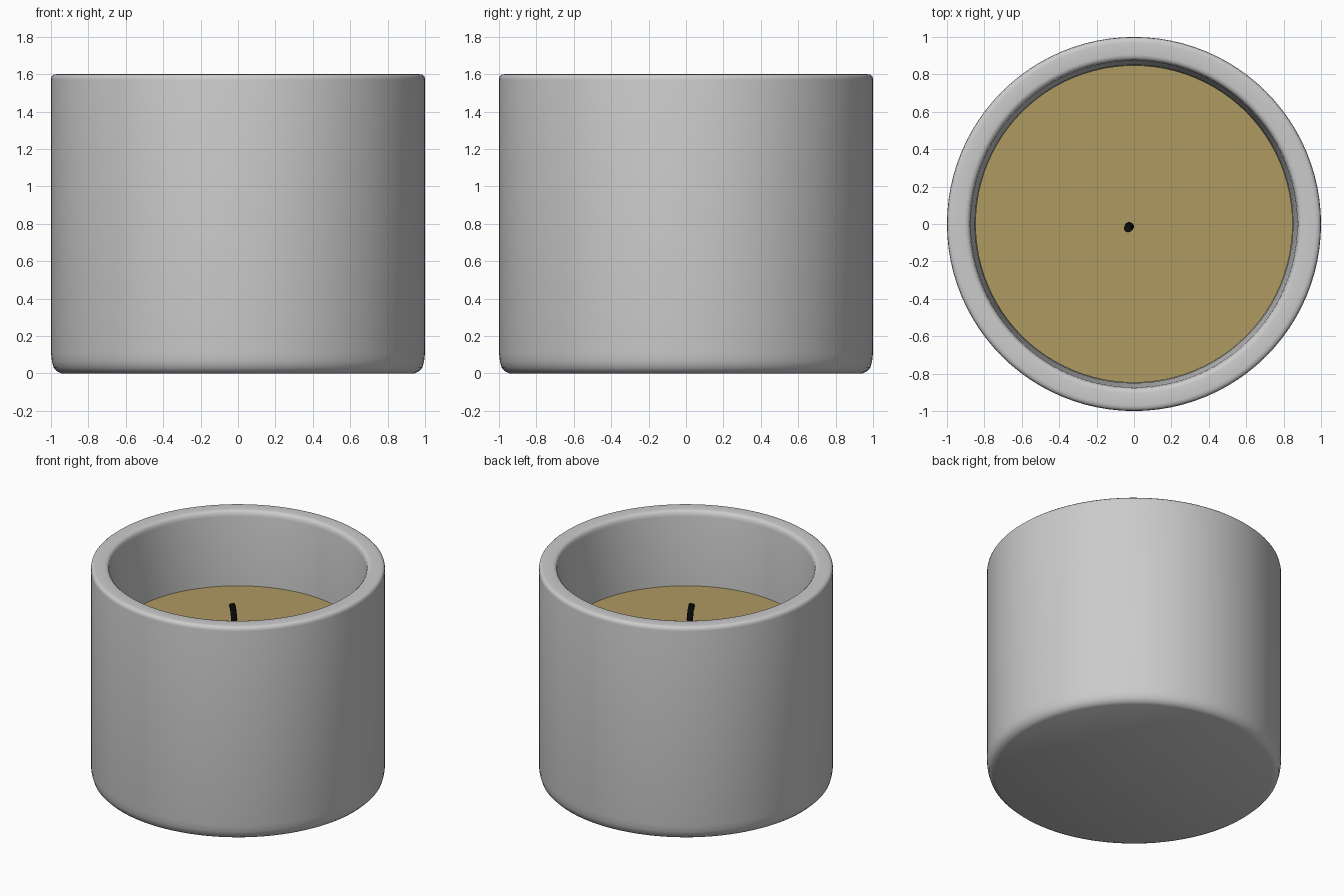
import bpy, bmesh, math

if "Cube" in bpy.data.objects:
    bpy.data.objects.remove(bpy.data.objects["Cube"])

SEGMENTS = 96


def smooth(obj, angle=50):
    bpy.ops.object.select_all(action='DESELECT')
    obj.select_set(True)
    bpy.context.view_layer.objects.active = obj
    bpy.ops.object.shade_smooth_by_angle(angle=math.radians(angle))


def lathe(name, profile):
    """Spin an (r, z) profile, running from axis to axis, around z."""
    bm = bmesh.new()
    verts = [bm.verts.new((r, 0, z)) for r, z in profile]
    edges = [bm.edges.new(pair) for pair in zip(verts, verts[1:])]
    bmesh.ops.spin(bm, geom=verts + edges, cent=(0, 0, 0), axis=(0, 0, 1),
                   angle=math.tau, steps=SEGMENTS, use_duplicate=False)
    bmesh.ops.remove_doubles(bm, verts=bm.verts, dist=1e-4)
    bmesh.ops.recalc_face_normals(bm, faces=bm.faces)
    mesh = bpy.data.meshes.new(name)
    bm.to_mesh(mesh)
    bm.free()
    obj = bpy.data.objects.new(name, mesh)
    bpy.context.collection.objects.link(obj)
    smooth(obj)
    return obj


def colour(obj, name, rgb):
    mat = bpy.data.materials.new(name)
    mat.diffuse_color = (*rgb, 1)
    mat.use_nodes = True
    mat.node_tree.nodes["Principled BSDF"].inputs["Base Color"].default_value = mat.diffuse_color
    obj.data.materials.append(mat)


# Thick-walled jar with rounded foot and softened rim
lathe("jar", [
    (0, 0), (0.945, 0), (0.965, 0.01), (0.985, 0.03), (0.995, 0.065), (1, 0.11),
    (1, 1.57), (0.997, 1.588), (0.985, 1.598), (0.97, 1.6),
    (0.905, 1.6), (0.89, 1.597), (0.878, 1.585), (0.873, 1.56),
    (0.85, 1.05), (0.845, 0.2), (0.82, 0.13), (0.78, 0.12), (0, 0.12)])

# Wax fill
WAX_TOP = 1.05
wax = lathe("wax", [(0, 0.125), (0.78, 0.125), (0.84, 0.2),
                    (0.848, WAX_TOP), (0, WAX_TOP)])
colour(wax, "wax_tan", (0.43, 0.32, 0.12))

# Slightly bent wick
curve = bpy.data.curves.new("wick", 'CURVE')
curve.dimensions = '3D'
curve.bevel_depth = 0.022
curve.bevel_resolution = 3
curve.use_fill_caps = True
path = [(-0.03, -0.012, 1.0), (-0.024, -0.012, 1.12), (-0.022, -0.014, 1.2),
        (-0.026, -0.018, 1.26), (-0.033, -0.023, 1.305)]
spline = curve.splines.new('POLY')
spline.points.add(len(path) - 1)
for point, co in zip(spline.points, path):
    point.co = (*co, 1)
wick = bpy.data.objects.new("wick", curve)
bpy.context.collection.objects.link(wick)
bpy.ops.object.select_all(action='DESELECT')
wick.select_set(True)
bpy.context.view_layer.objects.active = wick
bpy.ops.object.convert(target='MESH')
wick = bpy.context.view_layer.objects.active
smooth(wick)
colour(wick, "wick_black", (0.005, 0.005, 0.005))
